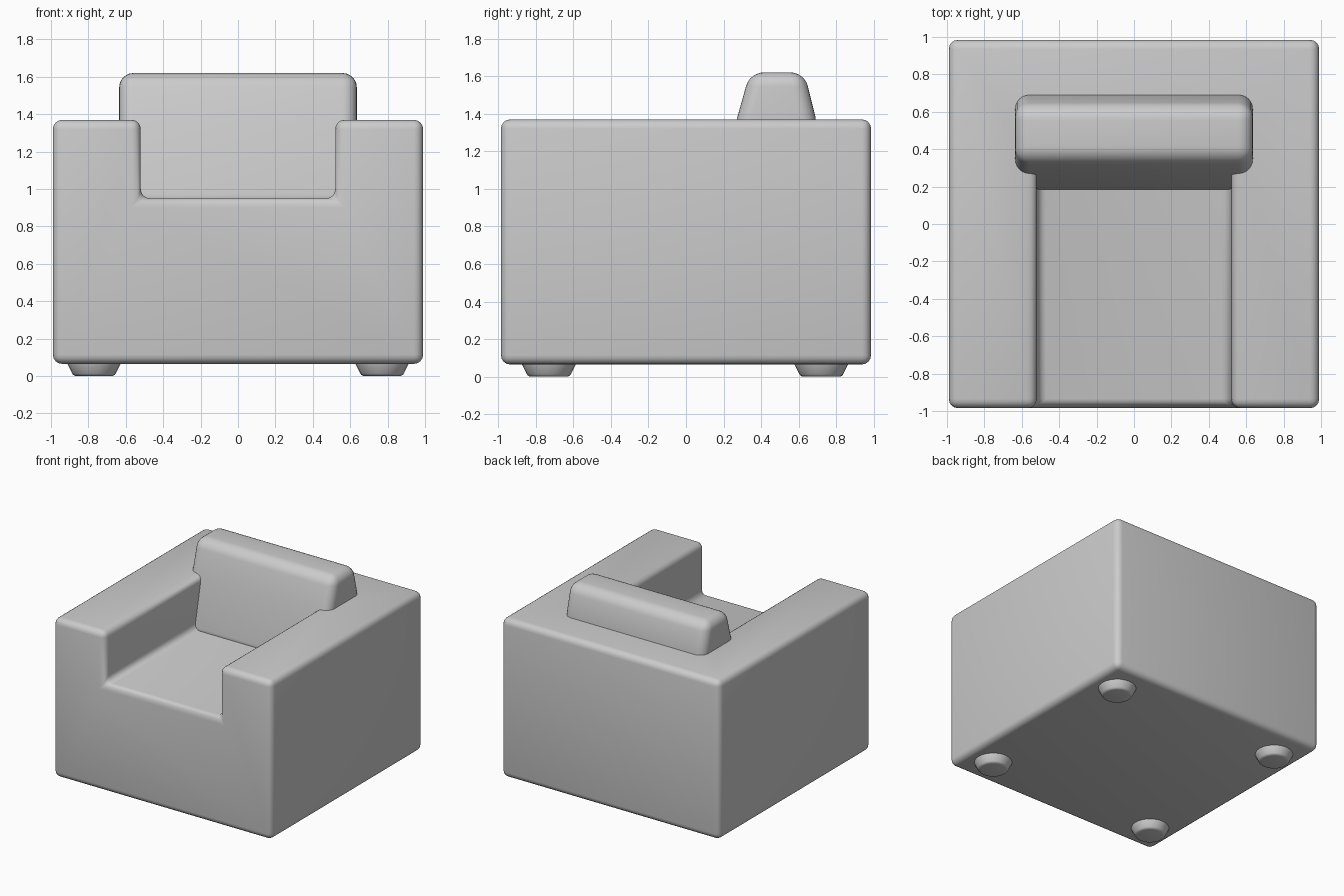
import bpy
import bmesh
import math
from mathutils import Matrix

default_cube = bpy.data.objects.get("Cube")
if default_cube:
    bpy.data.objects.remove(default_cube, do_unlink=True)

# Single upholstery colour
GREY = (0.6, 0.6, 0.6, 1.0)
fabric = bpy.data.materials.new("grey fabric")
fabric.use_nodes = True
fabric.diffuse_color = GREY
shader = fabric.node_tree.nodes["Principled BSDF"]
shader.inputs["Base Color"].default_value = GREY
shader.inputs["Roughness"].default_value = 0.8


def make_object(name, bm):
    bmesh.ops.recalc_face_normals(bm, faces=bm.faces)
    mesh = bpy.data.meshes.new(name)
    bm.to_mesh(mesh)
    bm.free()
    mesh.materials.append(fabric)
    obj = bpy.data.objects.new(name, mesh)
    bpy.context.collection.objects.link(obj)
    return obj


def box(name, low, high):
    bm = bmesh.new()
    size = [h - l for l, h in zip(low, high)]
    centre = [(h + l) / 2 for l, h in zip(low, high)]
    bmesh.ops.create_cube(bm, size=1, matrix=Matrix.Translation(centre) @ Matrix.Diagonal((*size, 1)))
    return make_object(name, bm)


def activate(obj):
    bpy.ops.object.select_all(action="DESELECT")
    obj.select_set(True)
    bpy.context.view_layer.objects.active = obj


def soften(obj, width, segments=4):
    bevel = obj.modifiers.new("soft edges", "BEVEL")
    bevel.width = width
    bevel.segments = segments
    bevel.limit_method = "ANGLE"
    bevel.angle_limit = math.radians(25)
    activate(obj)
    bpy.ops.object.modifier_apply(modifier=bevel.name)
    bpy.ops.object.shade_smooth_by_angle(angle=math.radians(40))


# Body: one solid block with the seat recess cut out of it
body = box("body", (-0.99, -0.985, 0.065), (0.99, 0.985, 1.37))
recess = box("seat_recess_cutter", (-0.52, -1.2, 0.95), (0.52, 0.36, 1.6))
recess.hide_render = True
cut = body.modifiers.new("seat recess", "BOOLEAN")
cut.operation = "DIFFERENCE"
cut.solver = "EXACT"
cut.object = recess
activate(body)
bpy.ops.object.modifier_apply(modifier=cut.name)
bpy.data.objects.remove(recess, do_unlink=True)
soften(body, 0.05)

# Back cushion: leaning side profile (y, z) extruded across the chair
profile = [(0.17, 0.9), (0.68, 0.9), (0.69, 1.38), (0.63, 1.62), (0.34, 1.62), (0.27, 1.37)]
bm = bmesh.new()
side = bm.faces.new([bm.verts.new((-0.635, y, z)) for y, z in profile])
extruded = bmesh.ops.extrude_face_region(bm, geom=[side])
bmesh.ops.translate(bm, vec=(1.27, 0, 0), verts=[v for v in extruded["geom"] if isinstance(v, bmesh.types.BMVert)])
cushion = make_object("back_cushion", bm)
soften(cushion, 0.075, 6)

# Feet: low rounded pads near the four corners
for x_name, x in (("right", -0.77), ("left", 0.77)):
    for y_name, y in (("front", -0.73), ("back", 0.72)):
        bm = bmesh.new()
        bmesh.ops.create_cone(bm, cap_ends=True, segments=24, radius1=0.11, radius2=0.15,
                              depth=0.08, matrix=Matrix.Translation((x, y, 0.04)))
        foot = make_object(f"{y_name}_{x_name}_foot", bm)
        soften(foot, 0.015, 3)
